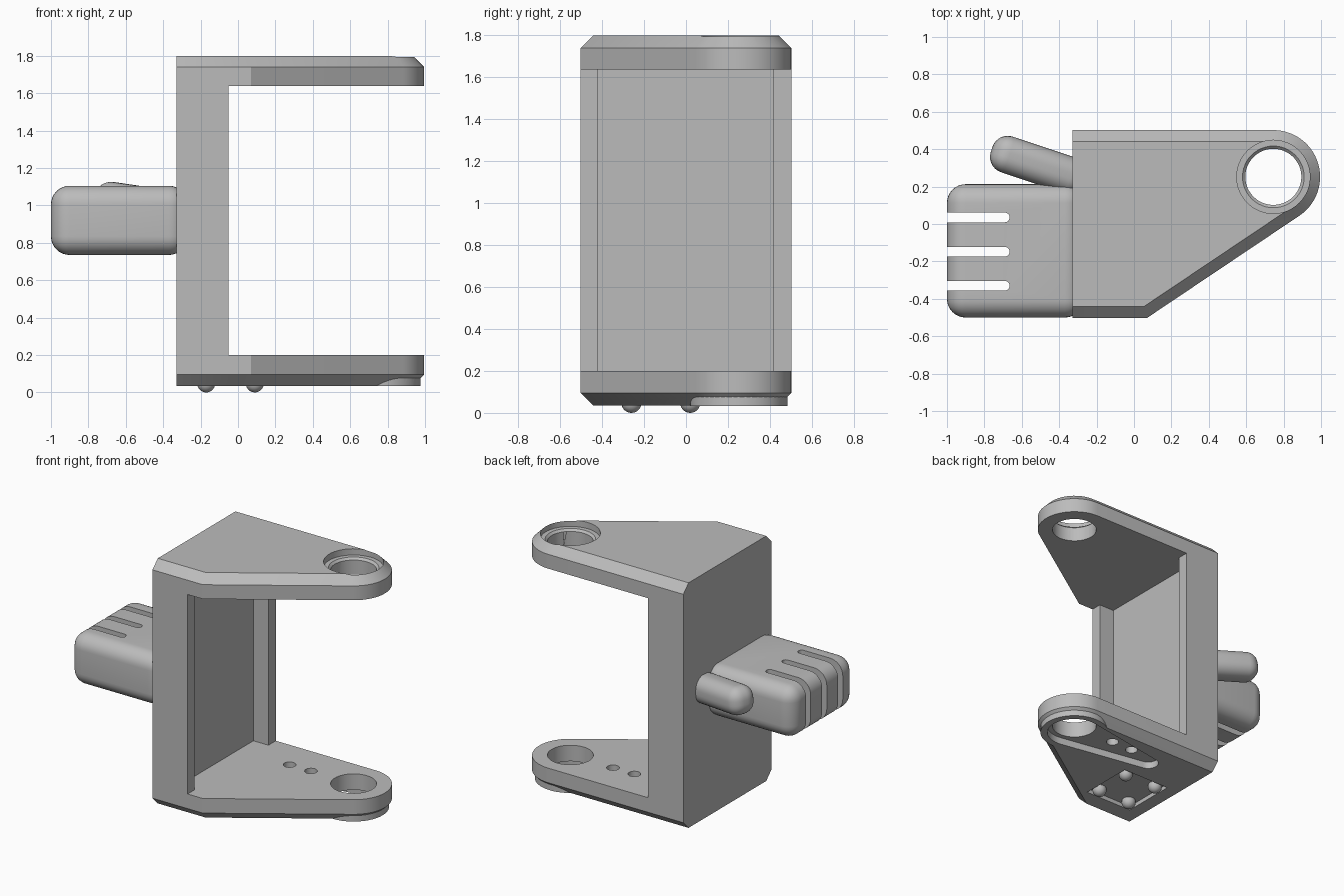
import bpy, bmesh, math
from math import sin, cos, pi
from mathutils import Vector

if "Cube" in bpy.data.objects:
    bpy.data.objects.remove(bpy.data.objects["Cube"])

grey = bpy.data.materials.new("plain_grey")
grey.diffuse_color = (0.5, 0.5, 0.5, 1)
grey.use_nodes = True
grey.node_tree.nodes["Principled BSDF"].inputs["Base Color"].default_value = grey.diffuse_color

CX, CY, R = 0.745, 0.252, 0.25          # pivot eye of both arms
LEFT, FRONT, BACK = -0.33, -0.502, 0.502


def loft(name, layers):
    """Solid skinned through equal-length plan outlines: [(points, z), ...]."""
    bm = bmesh.new()
    rings = [[bm.verts.new((x, y, z)) for x, y in pts] for pts, z in layers]
    n = len(rings[0])
    bm.faces.new(rings[0])
    bm.faces.new(rings[-1])
    for a, b in zip(rings, rings[1:]):
        for i in range(n):
            bm.faces.new((a[i], a[(i + 1) % n], b[(i + 1) % n], b[i]))
    bmesh.ops.recalc_face_normals(bm, faces=bm.faces)
    me = bpy.data.meshes.new(name)
    bm.to_mesh(me)
    bm.free()
    ob = bpy.data.objects.new(name, me)
    bpy.context.collection.objects.link(ob)
    me.materials.append(grey)
    return ob


def prism(name, pts, z0, z1):
    return loft(name, [(pts, z0), (pts, z1)])


def rect(x0, x1, y0, y1):
    return [(x0, y0), (x1, y0), (x1, y1), (x0, y1)]


def arc(x, y, r, a0, a1, n):
    return [(x + r * cos(a0 + (a1 - a0) * i / n), y + r * sin(a0 + (a1 - a0) * i / n))
            for i in range(n + 1)]


def circle(x, y, r, n=48):
    return arc(x, y, r, 0, 2 * pi, n)[:-1]


def activate(ob):
    bpy.ops.object.select_all(action='DESELECT')
    ob.select_set(True)
    bpy.context.view_layer.objects.active = ob


def combine(ob, other, op='DIFFERENCE'):
    m = ob.modifiers.new("bool", 'BOOLEAN')
    m.operation, m.solver, m.object = op, 'EXACT', other
    activate(ob)
    bpy.ops.object.modifier_apply(modifier=m.name)
    bpy.data.objects.remove(other)


def smooth(ob, angle=30):
    activate(ob)
    bpy.ops.object.shade_smooth_by_angle(angle=math.radians(angle))


def rounded_box(name, pts, z0, z1, radius):
    ob = prism(name, pts, z0, z1)
    m = ob.modifiers.new("round", 'BEVEL')
    m.width, m.segments, m.limit_method = radius, 8, 'NONE'
    activate(ob)
    bpy.ops.object.modifier_apply(modifier=m.name)
    return ob


# Arm outline, tangent to the eye circle; inset everywhere but on the left side
corner = Vector((0.07 - CX, FRONT - CY))
tangent = math.atan2(corner.y, corner.x) + math.acos(R / corner.length)


def outline(inset):
    r = R - inset
    y = FRONT + inset
    x = CX + (r - sin(tangent) * (y - CY)) / cos(tangent)
    start = (tangent + pi) % (2 * pi) - pi
    return [(LEFT, y), (x, y)] + arc(CX, CY, r, start, pi / 2, 28) + [(LEFT, BACK - inset)]


# C-shaped bracket
bracket = loft("bracket", [(outline(0.06), 0.035), (outline(0), 0.095),
                           (outline(0), 1.74), (outline(0.06), 1.80)])
combine(bracket, prism("opening", rect(-0.05, 1.2, -1, 1), 0.2, 1.637))
combine(bracket, prism("wall_channel", rect(-0.17, 0.0, -0.423, 0.418), 0.2, 1.637))

# Round boss under the lower arm
combine(bracket, prism("boss", circle(CX, CY, 0.232), 0.034, 0.12), 'UNION')

# Eye holes, with a stepped seat in the upper arm
combine(bracket, prism("eye_hole", circle(CX, CY, 0.15), -0.5, 2.5))
combine(bracket, prism("seat", circle(CX, CY, 0.196), 1.755, 2.0))
combine(bracket, loft("seat_chamfer", [(circle(CX, CY, 0.148), 1.738),
                                       (circle(CX, CY, 0.168), 1.758)]))

# Tapered horn pocket and two screw holes in the lower arm
END, r0, r1 = 0.085, 0.185, 0.07
a = math.acos((r0 - r1) / (END - CX))
horn = arc(CX, CY, r0, -a, a, 32) + arc(END, CY, r1, a, 2 * pi - a, 16)
combine(bracket, prism("horn_pocket", horn, -0.2, 0.085))
for x in (0.405, 0.235):
    combine(bracket, prism("screw_hole", circle(x, CY, 0.042, 24), -0.2, 0.4))

# Square pocket for the feet
combine(bracket, prism("foot_pocket", rect(-0.23, 0.15, -0.32, 0.08), -0.2, 0.065))
smooth(bracket)

# Domed feet
for i, x in enumerate((-0.17, 0.09)):
    for j, y in enumerate((-0.26, 0.02)):
        bpy.ops.mesh.primitive_uv_sphere_add(segments=24, ring_count=14, radius=0.048,
                                             location=(x, y, 0.048))
        foot = bpy.context.object
        foot.name = f"foot_{i}{j}"
        foot.data.materials.append(grey)
        smooth(foot, 60)

# Fist with three finger gaps
fist = rounded_box("fist", rect(-1.0, -0.27, -0.5, 0.213), 0.735, 1.105, 0.1)
for y in (0.035, -0.148, -0.33):
    gap = [(-1.2, y + 0.026)] + [(-1.2, y - 0.026)] + arc(-0.691, y, 0.026, -pi / 2, pi / 2, 10)
    combine(fist, prism("finger_gap", gap, 0.5, 1.4))
smooth(fist)

# Thumb, angled outward and slightly up
thumb = rounded_box("thumb", rect(-0.52, 0.0, -0.1, 0.1), -0.1, 0.1, 0.085)
thumb.location = (-0.27, 0.235, 0.965)
thumb.rotation_euler = (0, math.radians(8), math.radians(-18.5))
smooth(thumb)
